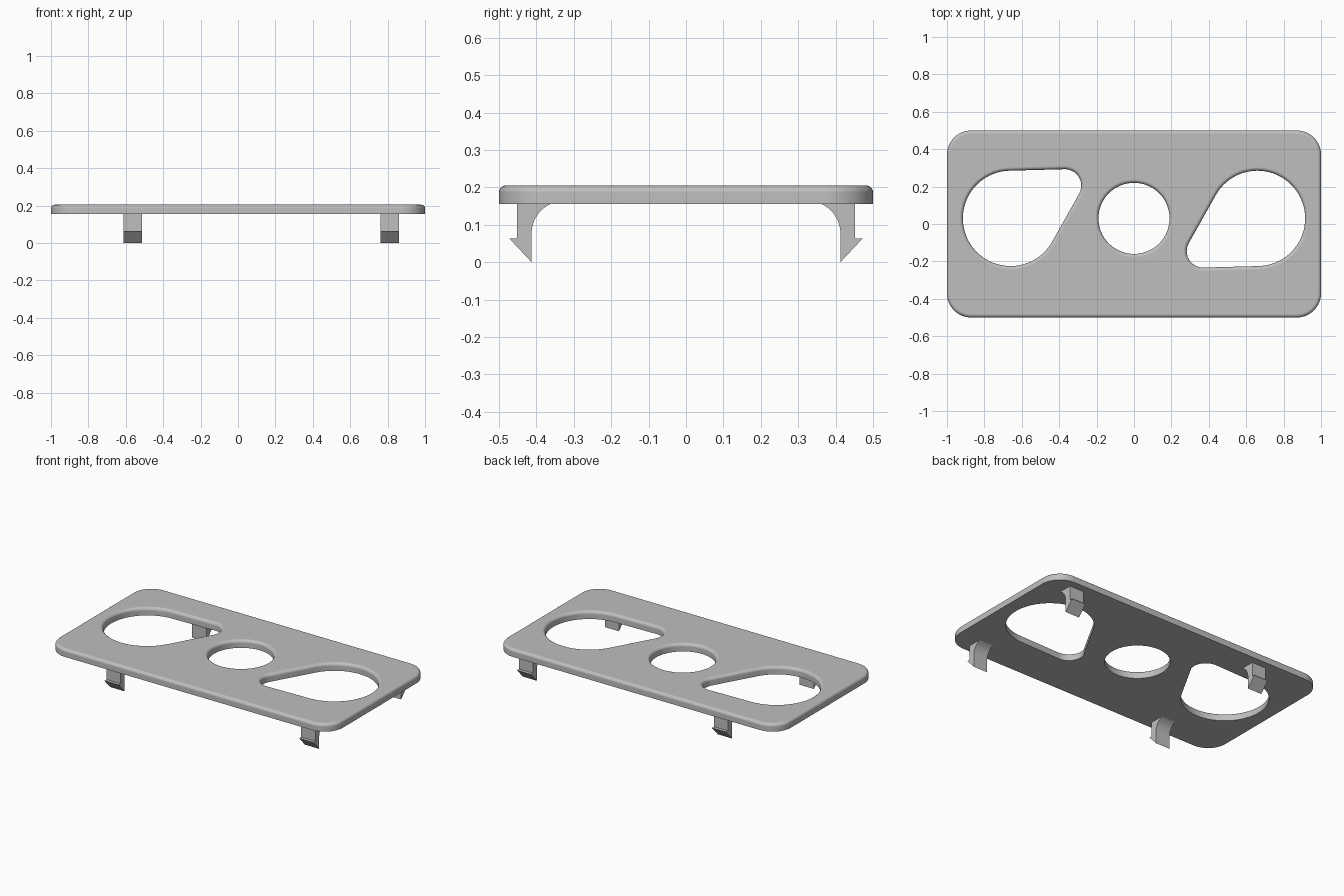
import bpy, bmesh, math
from math import sin, cos, pi, radians

if "Cube" in bpy.data.objects:
    bpy.data.objects.remove(bpy.data.objects["Cube"])

Z_BOTTOM, Z_TOP, FILLET = 0.156, 0.205, 0.019

grey = bpy.data.materials.new("grey plastic")
grey.diffuse_color = (0.52, 0.52, 0.52, 1)
grey.use_nodes = True
grey.node_tree.nodes["Principled BSDF"].inputs["Base Color"].default_value = grey.diffuse_color


def finish(bm, name):
    bmesh.ops.recalc_face_normals(bm, faces=bm.faces[:])
    me = bpy.data.meshes.new(name)
    bm.to_mesh(me)
    bm.free()
    me.materials.append(grey)
    me.shade_smooth()
    me.set_sharp_from_angle(angle=radians(30))
    ob = bpy.data.objects.new(name, me)
    bpy.context.collection.objects.link(ob)
    mod = ob.modifiers.new("weighted normals", 'WEIGHTED_NORMAL')
    mod.keep_sharp = True
    return ob


def contour(arcs, grow):
    """Closed outline from arcs (cx, cy, radius, start, end, steps)."""
    pts = []
    for cx, cy, r, a0, a1, n in arcs:
        for i in range(n + 1):
            a = a0 + (a1 - a0) * i / n
            pts.append((cx + (r + grow) * cos(a), cy + (r + grow) * sin(a)))
    return pts


def teardrop(big, small):
    """Convex outline around two circles (cx, cy, r)."""
    dx, dy = small[0] - big[0], small[1] - big[1]
    d = math.atan2(dy, dx)
    t = math.acos((big[2] - small[2]) / math.hypot(dx, dy))
    return [(*big, d + t, d + 2 * pi - t, 48), (*small, d - t, d + t, 24)]


# Plate outline and its three openings
R = 0.13
outline = [(sx * (1 - R), sy * (0.5 - R), R, k * pi / 2, (k + 1) * pi / 2, 12)
           for k, (sx, sy) in enumerate([(1, 1), (-1, 1), (-1, -1), (1, -1)])]
round_hole = [(0, 0.03, 0.19, 0, 2 * pi * 63 / 64, 63)]
left_hole = teardrop((-0.66, 0.03, 0.255), (-0.37, 0.205, 0.088))
right_hole = teardrop((0.66, 0.03, 0.255), (0.37, -0.145, 0.088))

# Wall profile: straight side, then a fillet into the top face
levels = [(0, Z_BOTTOM)]
for i in range(7):
    a = i / 6 * pi / 2
    levels.append((FILLET * (1 - cos(a)), Z_TOP - FILLET * (1 - sin(a))))

bm = bmesh.new()
bottom_edges, top_edges = [], []
for arcs, sign in [(outline, -1), (round_hole, 1), (left_hole, 1), (right_hole, 1)]:
    rings = [[bm.verts.new((x, y, z)) for x, y in contour(arcs, sign * off)]
             for off, z in levels]
    n = len(rings[0])
    for lo, hi in zip(rings, rings[1:]):
        for i in range(n):
            j = (i + 1) % n
            bm.faces.new((lo[i], lo[j], hi[j], hi[i]))
    for ring, store in ((rings[0], bottom_edges), (rings[-1], top_edges)):
        store += [bm.edges.get((ring[i], ring[(i + 1) % n])) for i in range(n)]
for edges in (bottom_edges, top_edges):
    bmesh.ops.triangle_fill(bm, edges=edges, use_beauty=True)
finish(bm, "cover_plate")

# Snap clips: hooked profile in y, z with a curved inner root
clip = [(0.361, Z_BOTTOM + 0.01), (0.452, Z_BOTTOM + 0.01), (0.452, 0.063),
        (0.472, 0.063), (0.413, 0.0)]
ROOT, SWEEP = 0.0876, radians(66)
clip += [(0.413 - ROOT * (1 - cos(SWEEP * i / 10)), 0.076 + ROOT * sin(SWEEP * i / 10))
         for i in range(11)]


def add_clip(name, x, side, width=0.1):
    bm = bmesh.new()
    face = bm.faces.new([bm.verts.new((x - width / 2, side * y, z)) for y, z in clip])
    ext = bmesh.ops.extrude_face_region(bm, geom=[face], use_keep_orig=True)
    verts = [v for v in ext["geom"] if isinstance(v, bmesh.types.BMVert)]
    bmesh.ops.translate(bm, verts=verts, vec=(width, 0, 0))
    finish(bm, name)


for x, lr in ((-0.563, "left"), (0.812, "right")):
    for side, fb in ((-1, "front"), (1, "back")):
        add_clip(f"{fb}_{lr}_clip", x, side)
